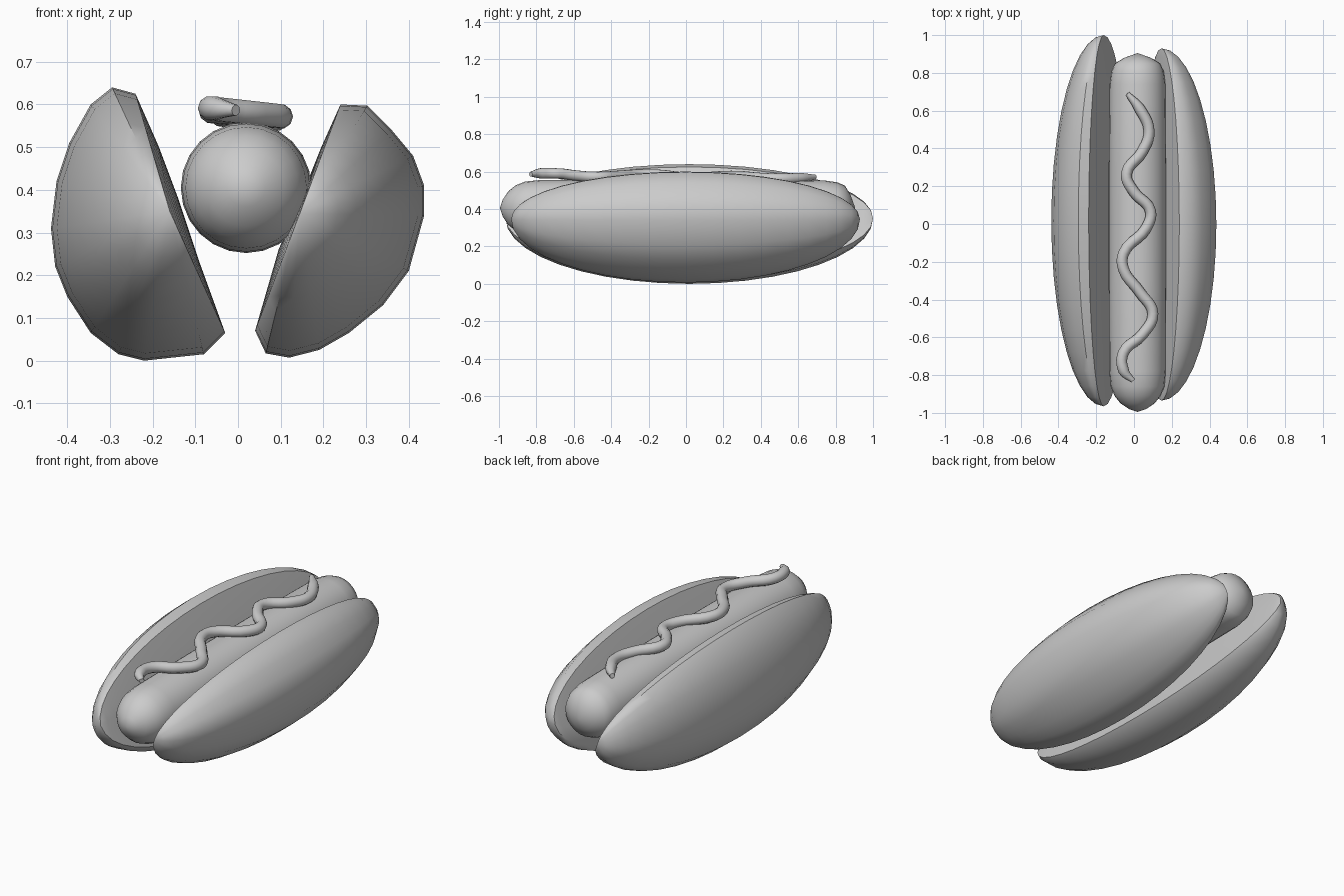
import bpy, bmesh, math

if "Cube" in bpy.data.objects:
    bpy.data.objects.remove(bpy.data.objects["Cube"])


def loft(name, rings, start, end, angle=35):
    """Skin a list of closed rings and close both ends with a tip point."""
    bm = bmesh.new()
    loops = [[bm.verts.new(p) for p in ring] for ring in rings]
    n = len(loops[0])
    for a, b in zip(loops, loops[1:]):
        for i in range(n):
            j = (i + 1) % n
            bm.faces.new((a[i], a[j], b[j], b[i]))
    for tip, loop in ((start, loops[0]), (end, loops[-1])):
        v = bm.verts.new(tip)
        for i in range(n):
            bm.faces.new((loop[i], loop[(i + 1) % n], v))
    bmesh.ops.recalc_face_normals(bm, faces=bm.faces)
    mesh = bpy.data.meshes.new(name)
    bm.to_mesh(mesh)
    bm.free()
    obj = bpy.data.objects.new(name, mesh)
    bpy.context.collection.objects.link(obj)
    bpy.context.view_layer.objects.active = obj
    obj.select_set(True)
    bpy.ops.object.shade_smooth_by_angle(angle=math.radians(angle))
    obj.select_set(False)
    return obj


def bun_half(name, section, tip, y0, y1):
    """Half loaf: cross-section shrinking elliptically toward both ends."""
    mid, half = (y0 + y1) / 2, (y1 - y0) / 2
    rings = []
    steps = 20
    for k in range(1, steps):
        a = math.pi * k / steps
        s = math.sin(a)
        rings.append([(tip[0] + (x - tip[0]) * s, mid - half * math.cos(a),
                       tip[1] + (z - tip[1]) * s) for x, z in section])
    return loft(name, rings, (tip[0], y0, tip[1]), (tip[0], y1, tip[1]), 50)


# Bun halves
bun_half("bun_left", [
    (-0.295, 0.64), (-0.24, 0.625), (-0.185, 0.50), (-0.14, 0.38), (-0.09, 0.23),
    (-0.03, 0.065), (-0.08, 0.015), (-0.22, 0.0), (-0.28, 0.015), (-0.345, 0.065),
    (-0.40, 0.15), (-0.428, 0.22), (-0.438, 0.31), (-0.425, 0.42), (-0.395, 0.51),
    (-0.345, 0.60)], (-0.16, 0.35), -0.965, 1.0)
bun_half("bun_right", [
    (0.24, 0.60), (0.303, 0.597), (0.36, 0.54), (0.41, 0.48), (0.436, 0.41),
    (0.436, 0.34), (0.40, 0.21), (0.34, 0.13), (0.26, 0.065), (0.19, 0.025),
    (0.12, 0.007), (0.065, 0.017), (0.04, 0.07), (0.095, 0.26), (0.155, 0.40),
    (0.195, 0.50)], (0.145, 0.345), -0.935, 0.93)

# Sausage: round front end, blunter back end
profile = [(-0.98, 0.045), (-0.95, 0.09), (-0.91, 0.122), (-0.86, 0.142), (-0.78, 0.15),
           (-0.3, 0.153), (0.3, 0.153), (0.74, 0.148), (0.81, 0.138), (0.85, 0.12),
           (0.88, 0.07)]
cx, cz, sides = 0.019, 0.405, 24
rings = [[(cx + r * math.cos(2 * math.pi * i / sides), y,
           cz + r * math.sin(2 * math.pi * i / sides)) for i in range(sides)]
         for y, r in profile]
loft("sausage", rings, (cx, -0.995, cz), (cx, 0.905, cz), 60)

# Mustard squiggle along the top of the sausage
path = [(-0.035, 0.69), (0.03, 0.61), (0.08, 0.49), (0.045, 0.385), (-0.04, 0.265),
        (0.0, 0.17), (0.087, 0.07), (0.066, -0.02), (-0.055, -0.155), (-0.055, -0.24),
        (0.03, -0.36), (0.1, -0.475), (0.045, -0.585), (-0.055, -0.68),
        (-0.055, -0.775), (-0.005, -0.83)]
curve = bpy.data.curves.new("mustard", 'CURVE')
curve.dimensions = '3D'
curve.bevel_depth = 0.029
curve.bevel_resolution = 3
curve.resolution_u = 5
curve.use_fill_caps = True
spline = curve.splines.new('BEZIER')
spline.bezier_points.add(len(path) - 1)
for p, (x, y) in zip(spline.bezier_points, path):
    p.co = (x, y, 0.576 - 0.012 * y - 0.1 * x)
    p.handle_left_type = p.handle_right_type = 'AUTO'
spline.bezier_points[0].radius = spline.bezier_points[-1].radius = 0.45
spline.use_smooth = True
bpy.context.collection.objects.link(bpy.data.objects.new("mustard", curve))
